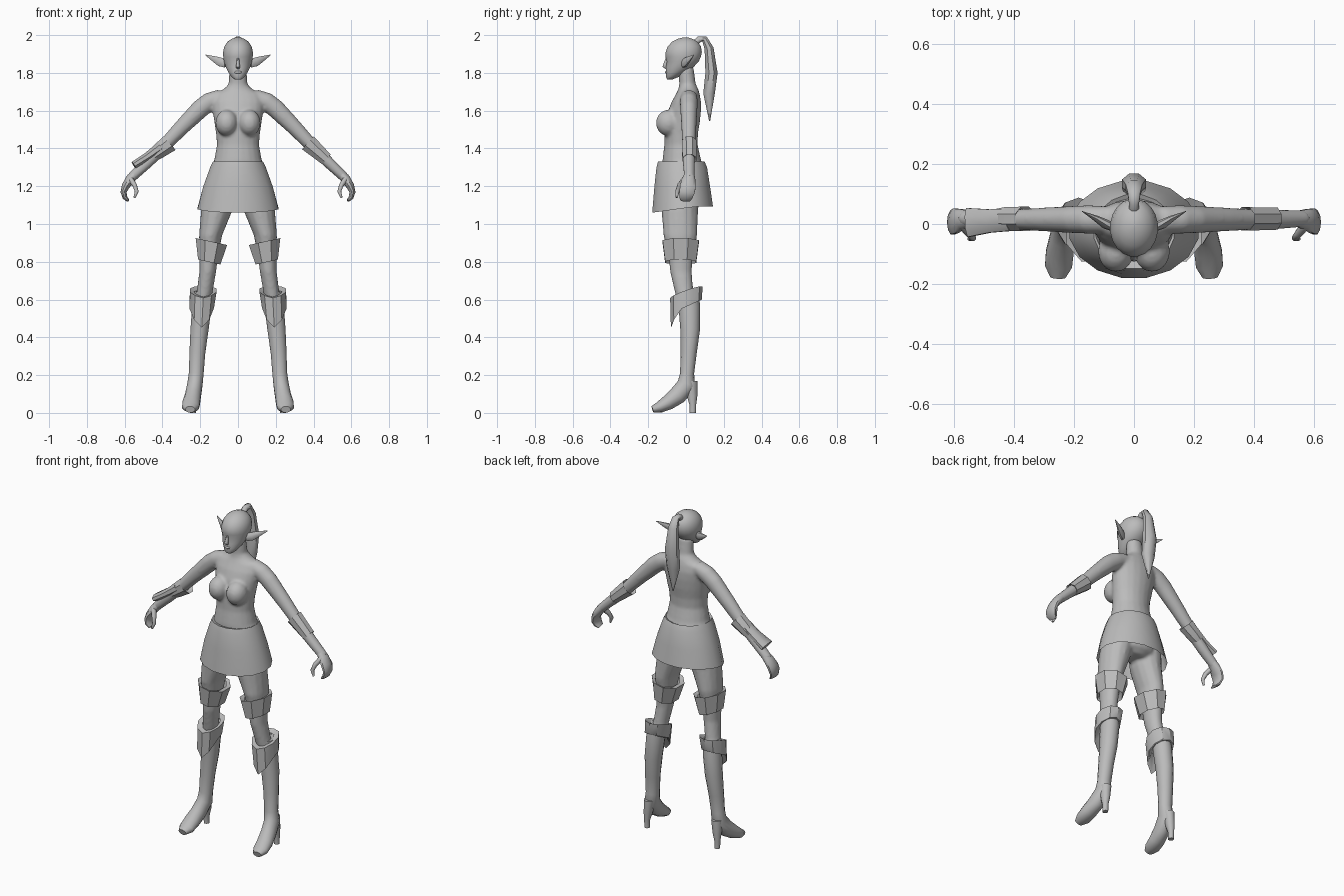
import bpy, bmesh, math
from mathutils import Vector

grey = bpy.data.materials.new("neutral grey")
grey.diffuse_color = (0.5, 0.5, 0.5, 1)


def finish(name, bm, angle=50):
    """Turn a bmesh into a smooth-shaded object."""
    bmesh.ops.recalc_face_normals(bm, faces=bm.faces)
    me = bpy.data.meshes.new(name)
    bm.to_mesh(me)
    bm.free()
    me.materials.append(grey)
    ob = bpy.data.objects.new(name, me)
    bpy.context.collection.objects.link(ob)
    bpy.ops.object.select_all(action='DESELECT')
    ob.select_set(True)
    bpy.context.view_layer.objects.active = ob
    bpy.ops.object.shade_smooth_by_angle(angle=math.radians(angle))
    return ob


def loft(name, rings, n=12, side=(1, 0, 0), axis=None, s=1, caps=True, floor=False,
         angle=50, warp=None):
    """Elliptical rings (x, y, z, radius along side, other radius) swept along a path."""
    bm = bmesh.new()
    pts = [Vector(r[:3]) for r in rings]
    loops = []
    for i, r in enumerate(rings):
        t = Vector(axis) if axis else pts[min(i + 1, len(pts) - 1)] - pts[max(i - 1, 0)]
        t.normalize()
        u = Vector(side)
        u = (u - t * u.dot(t)).normalized()
        v = t.cross(u)
        loop = []
        for k in range(n):
            a = 2 * math.pi * (k + .5) / n
            p = pts[i] + u * math.cos(a) * r[3] + v * math.sin(a) * r[4]
            if warp:
                p.z += warp(i, p)
            if floor:
                p.z = max(p.z, 0)
            loop.append(bm.verts.new((p.x * s, p.y, p.z)))
        loops.append(loop)
    for a, b in zip(loops, loops[1:]):
        for k in range(n):
            bm.faces.new((a[k], a[(k + 1) % n], b[(k + 1) % n], b[k]))
    if caps:
        bm.faces.new(loops[0][::-1])
        bm.faces.new(loops[-1])
    return finish(name, bm, angle)


def stack(rows):
    """Horizontal rings from (z, half width, front y, back y)."""
    return [(0, (f + b) / 2, z, w, (b - f) / 2) for z, w, f, b in rows]


def ball(name, loc, rad):
    bm = bmesh.new()
    bmesh.ops.create_uvsphere(bm, u_segments=16, v_segments=10, radius=1)
    for v in bm.verts:
        v.co = Vector([c * r + l for c, r, l in zip(v.co, rad, loc)])
    return finish(name, bm)


UP = (0, 0, 1)

# Body: torso, bust, arms and legs fused into one skin
body = [loft("body", stack([
    (1.09, .06, -.06, .05), (1.12, .13, -.09, .085), (1.20, .165, -.11, .105),
    (1.28, .15, -.125, .1), (1.34, .126, -.125, .08), (1.42, .112, -.115, .062),
    (1.48, .117, -.115, .064), (1.54, .126, -.105, .074), (1.60, .135, -.095, .08),
    (1.65, .14, -.075, .08), (1.69, .125, -.052, .072), (1.715, .075, -.04, .065),
    (1.74, .05, -.036, .052), (1.83, .045, -.04, .04)]), 20, axis=UP)]
for s in (-1, 1):
    body.append(ball("bust", (.06 * s, -.092, 1.535), (.06, .068, .07)))
    body.append(loft("arm", [
        (.09, .015, 1.675, .045, .04), (.15, .015, 1.648, .048, .05),
        (.20, .015, 1.61, .046, .05), (.30, .015, 1.51, .04, .042),
        (.39, .015, 1.415, .035, .035), (.48, .015, 1.325, .033, .031),
        (.57, .018, 1.24, .028, .026)], 14, (0, 1, 0), s=s))
    body.append(loft("leg", [
        (.095, -.02, 1.18, .085, .1), (.113, -.033, 1.07, .084, .097),
        (.145, -.03, .94, .062, .09), (.155, -.028, .83, .05, .065),
        (.16, -.027, .75, .045, .058), (.175, -.012, .65, .043, .05),
        (.19, .01, .56, .045, .05)], 14, axis=UP, s=s))
bpy.ops.object.select_all(action='DESELECT')
for ob in body:
    ob.select_set(True)
skin = body[0]
bpy.context.view_layer.objects.active = skin
bpy.ops.object.join()
remesh = skin.modifiers.new("fuse", 'REMESH')
remesh.mode = 'VOXEL'
remesh.voxel_size = .009
remesh.use_smooth_shade = True
relax = skin.modifiers.new("relax", 'SMOOTH')
relax.factor = .5
relax.iterations = 5

# Head with brow, nose, lips and a tied tail of hair
loft("head", stack([
    (1.766, .018, -.1, -.07), (1.778, .034, -.107, -.04), (1.80, .05, -.106, -.005),
    (1.83, .065, -.107, .04), (1.86, .075, -.102, .068), (1.885, .079, -.109, .08),
    (1.91, .08, -.109, .085), (1.94, .073, -.098, .08), (1.965, .056, -.074, .062),
    (1.98, .034, -.045, .035), (1.988, .01, -.015, .01)]), 20, axis=UP)
loft("nose", [(0, -.098, 1.885, .006, .008), (0, -.108, 1.85, .009, .012),
              (0, -.112, 1.832, .012, .013), (0, -.1, 1.82, .008, .006)], 8, axis=UP)
ball("lips", (0, -.102, 1.803), (.019, .009, .008))
loft("ponytail", [
    (0, .045, 1.955, .018, .018), (0, .07, 1.978, .018, .018), (0, .098, 1.98, .022, .018),
    (0, .122, 1.93, .03, .026), (0, .135, 1.80, .043, .035), (0, .122, 1.69, .04, .033),
    (0, .125, 1.545, .003, .003)], 8)

# Skirt: flared, hem dips at the front
loft("skirt", stack([
    (1.322, .115, -.12, .08), (1.332, .135, -.15, .1), (1.30, .15, -.159, .114),
    (1.20, .187, -.17, .13), (1.085, .218, -.182, .146)]), 16, axis=UP, caps=False,
    warp=lambda i, p: min(p.y * .14, .008) if i == 4 else 0)

for s, tag in ((-1, "right"), (1, "left")):
    # Pointed ear
    loft(tag + "_ear", [(.065, -.015, 1.85, .012, .024), (.095, .0, 1.858, .016, .025),
                        (.125, .018, 1.873, .010, .017), (.172, .042, 1.895, .001, .002)],
         8, (0, 1, 0), s=s)

    # Hand: curled palm and fingers, plus thumb
    loft(tag + "_hand", [
        (.545, .018, 1.265, .027, .024), (.572, .015, 1.235, .036, .025),
        (.595, .01, 1.2, .044, .021), (.606, .005, 1.168, .042, .016),
        (.598, -.002, 1.14, .036, .013), (.582, -.005, 1.124, .026, .008)],
        10, (0, 1, 0), s=s)
    loft(tag + "_thumb", [
        (.57, -.002, 1.24, .018, .016), (.547, -.032, 1.205, .015, .013),
        (.536, -.046, 1.172, .012, .011), (.548, -.05, 1.14, .006, .006)],
        8, (0, 1, 0), s=s)

    # Thigh band: flared open ring tilted inwards
    loft(tag + "_thigh_band", [
        (.15, -.028, .83, .045, .07), (.152, -.028, .797, .064, .089),
        (.141, -.028, .908, .09, .104), (.141, -.028, .90, .06, .085)], 8, axis=UP, s=s,
        caps=False, angle=35, warp=lambda i, p: (p.x - .145) * .22)

    # Boot shaft flowing into the foot, with a heel
    loft(tag + "_boot", [
        (.185, .012, .64, .05, .055), (.192, .018, .56, .052, .057),
        (.204, .022, .44, .049, .052), (.215, .014, .32, .043, .043),
        (.221, .006, .21, .04, .037), (.228, .004, .15, .041, .05),
        (.238, -.045, .092, .043, .048), (.247, -.095, .055, .047, .04),
        (.251, -.14, .03, .046, .03), (.253, -.177, .018, .026, .018)],
        14, s=s, floor=True)
    loft(tag + "_heel", [(.228, .02, .17, .033, .042), (.234, .032, .09, .025, .028),
                         (.238, .036, .045, .017, .018), (.238, .036, 0, .016, .017)],
         10, axis=UP, s=s)

    # Boot cuff: higher at the back, drawn to a point at the front
    def cuff_warp(i, p):
        if i in (1, 2):
            return p.y * .45 - max(0, -p.y - .045) * 2.2
        return p.y * .35 + abs(p.x - .183) * .15
    loft(tag + "_boot_cuff", [
        (.19, .008, .57, .045, .055), (.194, .002, .562, .066, .08),
        (.192, .002, .565, .068, .082), (.184, .002, .638, .074, .086),
        (.182, .004, .632, .045, .055)], 10, axis=UP, s=s, caps=False, angle=35,
        warp=cuff_warp)

# Left wrist cuff: short flared ring
loft("left_bracer", [(.385, .017, 1.42, .03, .03), (.37, .017, 1.43, .042, .05),
                     (.468, .018, 1.342, .04, .037), (.46, .018, 1.35, .025, .025)],
     8, (0, 1, 0), axis=(.74, 0, -.67), caps=False, angle=35)

# Right bracer: elbow ring with a long guard over the forearm
loft("right_bracer", [(-.375, .017, 1.42, .03, .03), (-.362, .017, 1.428, .044, .052),
                      (-.42, .017, 1.385, .042, .044), (-.45, .017, 1.36, .036, .034)],
     8, (0, 1, 0), axis=(-.74, 0, -.67), caps=False, angle=35)
loft("right_forearm_guard", [(-.41, .014, 1.408, .04, .03), (-.48, .01, 1.357, .042, .024),
                             (-.552, .005, 1.312, .052, .021)],
     8, (0, 1, 0), angle=35)
